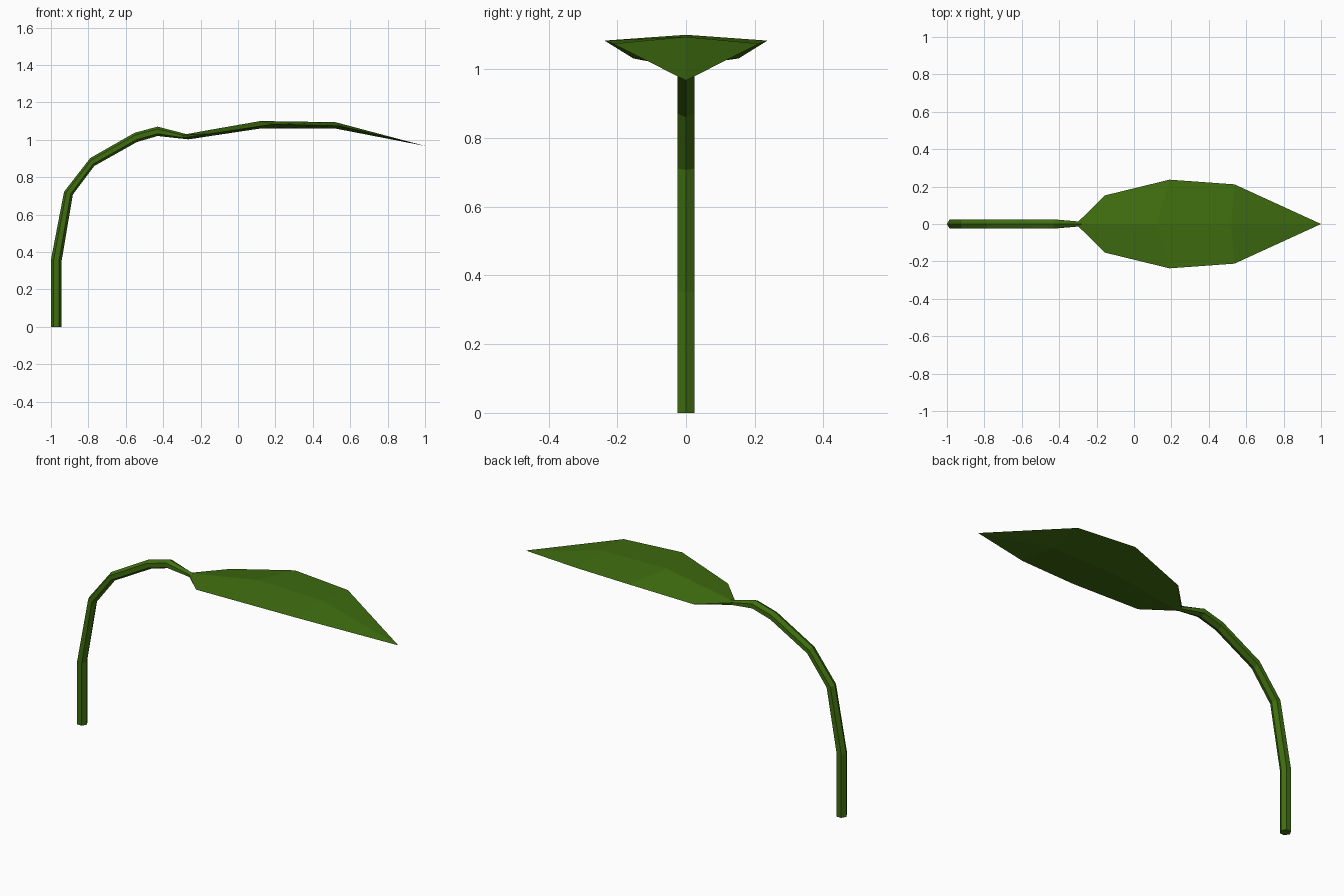
import bpy, bmesh

if "Cube" in bpy.data.objects:
    bpy.data.objects.remove(bpy.data.objects["Cube"])

green = bpy.data.materials.new("leaf green")
green.diffuse_color = (0.05, 0.155, 0.005, 1)
green.use_nodes = True
green.node_tree.nodes["Principled BSDF"].inputs["Base Color"].default_value = green.diffuse_color


def ring(top, bottom, half_width, spread=0.25, side=None):
    """Six-sided section: ridge, keel and a pair of points on each side."""
    (tx, tz), (bx, bz) = top, bottom
    mx, mz = side or ((tx + bx) / 2, (tz + bz) / 2)
    dx, dz = (tx - bx) * spread, (tz - bz) * spread
    w = half_width
    return [(tx, 0, tz), (mx + dx, w, mz + dz), (mx - dx, w, mz - dz),
            (bx, 0, bz), (mx - dx, -w, mz - dz), (mx + dx, -w, mz + dz)]


def loft(name, rings, cap_start=False):
    bm = bmesh.new()
    loops = [[bm.verts.new(p) for p in r] for r in rings]
    for a, b in zip(loops, loops[1:]):
        for i in range(6):
            j = (i + 1) % 6
            bm.faces.new((a[i], a[j], b[j], b[i]))
    if cap_start:
        bm.faces.new(loops[0])
    # merge the paired points along the thin leaf rim and at the tip
    bmesh.ops.remove_doubles(bm, verts=bm.verts[:], dist=1e-4)
    bmesh.ops.recalc_face_normals(bm, faces=bm.faces[:])
    mesh = bpy.data.meshes.new(name)
    bm.to_mesh(mesh)
    bm.free()
    mesh.materials.append(green)
    obj = bpy.data.objects.new(name, mesh)
    bpy.context.collection.objects.link(obj)
    return obj


# Neck section shared by stem and leaf
neck = ring((-0.275, 1.03), (-0.265, 1.002), 0.013, 0.25, (-0.295, 1.018))

# Arching hexagonal stem: outer and inner outline points
W = 0.025
loft("stem", [
    ring((-1.0, 0), (-0.943, 0), W),
    ring((-1.0, 0.358), (-0.943, 0.352), W),
    ring((-0.93, 0.722), (-0.883, 0.707), W),
    ring((-0.79, 0.902), (-0.768, 0.86), W),
    ring((-0.553, 1.037), (-0.54, 0.988), W),
    ring((-0.43, 1.07), (-0.43, 1.02), W),
    neck,
], cap_start=True)

# Thin leaf blade with a raised midrib and sharp rim
loft("leaf", [
    neck,
    ring((-0.16, 1.051), (-0.16, 1.018), 0.153, 0, (-0.155, 1.031)),
    ring((0.12, 1.1), (0.12, 1.06), 0.237, 0, (0.19, 1.083)),
    ring((0.52, 1.094), (0.52, 1.06), 0.212, 0, (0.537, 1.074)),
    ring((1.0, 0.967), (1.0, 0.967), 0, 0),
])
